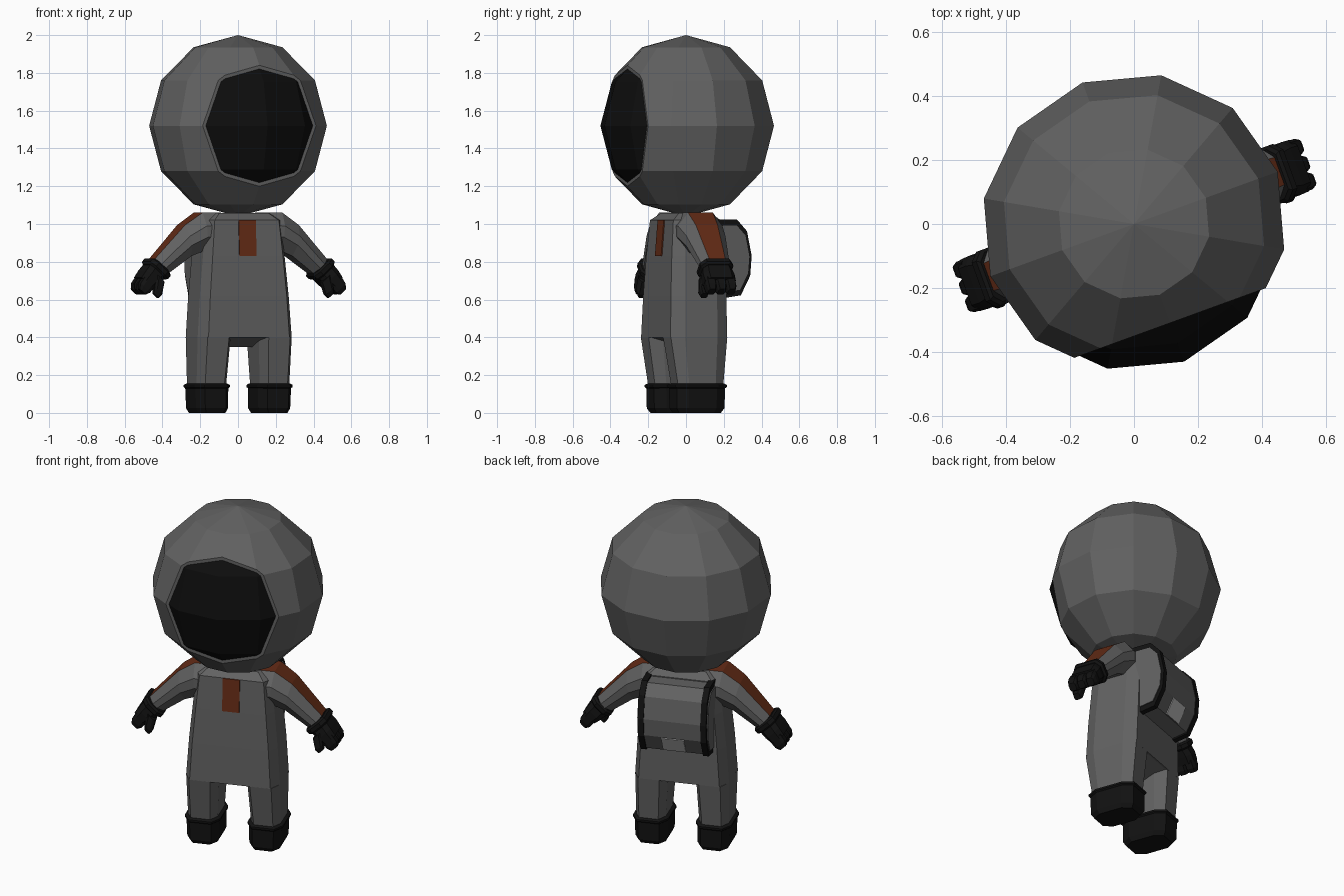
import bpy, bmesh, math
from mathutils import Vector, Matrix

if "Cube" in bpy.data.objects:
    bpy.data.objects.remove(bpy.data.objects["Cube"])

TURN = Matrix.Rotation(math.radians(20), 4, 'Z')   # the figure stands turned


def material(name, r, g, b):
    m = bpy.data.materials.new(name)
    m.use_nodes = True
    m.diffuse_color = (r, g, b, 1)
    m.node_tree.nodes["Principled BSDF"].inputs["Base Color"].default_value = (r, g, b, 1)
    return m


SUIT = material("suit grey", .12, .12, .12)
BLACK = material("glove black", .006, .006, .006)
VISOR = material("visor black", .004, .004, .004)
ORANGE = material("burnt orange", .13, .025, .008)
PALE = material("pale grey", .5, .5, .5)


def finish(bm, name, *mats):
    bmesh.ops.recalc_face_normals(bm, faces=bm.faces)
    bm.transform(TURN)
    me = bpy.data.meshes.new(name)
    bm.to_mesh(me)
    bm.free()
    for m in mats:
        me.materials.append(m)
    ob = bpy.data.objects.new(name, me)
    bpy.context.collection.objects.link(ob)
    return ob


def loft(name, rings, *mats, accent_side=None):
    """Skin a list of equal point rings; one side strip may take the second material."""
    bm = bmesh.new()
    vs = [[bm.verts.new(p) for p in r] for r in rings]
    n = len(vs[0])
    for a, b in zip(vs, vs[1:]):
        for i in range(n):
            j = (i + 1) % n
            f = bm.faces.new((a[i], a[j], b[j], b[i]))
            f.material_index = int(i == accent_side)
    bm.faces.new(vs[0])
    bm.faces.new(vs[-1])
    return finish(bm, name, *mats)


def octagon(center, u, v, cu, cv):
    """Chamfered rectangle: u, v are half-axis vectors, cu, cv the flat fractions."""
    c, u, v = Vector(center), Vector(u), Vector(v)
    spots = [(1, -cv), (1, cv), (cu, 1), (-cu, 1), (-1, cv), (-1, -cv), (-cu, -1), (cu, -1)]
    return [c + u * a + v * b for a, b in spots]


def level(x, z, w, front, back, cu=.86, cv=.58):
    """Horizontal octagon from y = -front to y = back."""
    return octagon((x, (back - front) / 2, z), (w, 0, 0), (0, (front + back) / 2, 0), cu, cv)


def extrude_x(name, profile, x0, x1, mat):
    return loft(name, [[(x, y, z) for y, z in profile] for x in (x0, x1)], mat)


# Helmet: faceted sphere sliced open at the front, with a slightly smaller visor sphere inside
def dome(name, radius, height, keep_front, mat):
    bm = bmesh.new()
    bmesh.ops.create_uvsphere(bm, u_segments=12, v_segments=6, radius=1)
    bm.transform(Matrix.Translation((0, 0, 1.52)) @ Matrix.Diagonal((radius, radius * .985, height, 1)))
    cut = bmesh.ops.bisect_plane(bm, geom=bm.verts[:] + bm.edges[:] + bm.faces[:],
                                 plane_co=(0, -.33, 0), plane_no=(0, -1, 0),
                                 clear_outer=not keep_front, clear_inner=keep_front)
    bmesh.ops.edgeloop_fill(bm, edges=[e for e in cut["geom_cut"] if isinstance(e, bmesh.types.BMEdge)])
    finish(bm, name, mat)


dome("helmet", .479, .48, False, SUIT)
dome("visor", .466, .465, True, VISOR)

# Torso
loft("torso", [
    level(0, .40, .265, .17, .148),
    level(0, .62, .25, .163, .15),
    level(0, .83, .23, .152, .148),
    level(0, 1.02, .21, .137, .13),
    level(0, 1.058, .16, .09, .09),
], SUIT)
extrude_x("crotch", [(-.165, .402), (.143, .402), (0, .35)], -.12, .12, SUIT)

# Chest stripe
loft("chest_stripe", [
    [(x, y - d, z) for x, y in ((-.048, -.004), (.048, -.004), (.048, .004), (-.048, .004))]
    for z, d in ((.83, .154), (1.02, .139))], ORANGE)

for s, side in ((1, "left"), (-1, "right")):
    # Legs and boots
    loft(side + "_leg", [
        level(s * .178, .14, .083, .128, .125, .65),
        level(s * .172, .402, .093, .17, .148, .65),
    ], SUIT)
    loft(side + "_boot", [
        level(s * .175, 0, .078, .12, .115, .6),
        level(s * .175, .025, .09, .136, .132, .65),
        level(s * .177, .145, .093, .138, .134, .65),
    ], BLACK)
    loft(side + "_boot_cuff", [
        level(s * .177, z, w, w + .046, w + .042, .65)
        for z, w in ((.13, .092), (.137, .1), (.148, .1), (.155, .088))], BLACK)

    # Arms: each section runs from an under point to a top point, with a stripe along the top
    sections = []
    for tx, tz, bx, bz, depth, flat in ((.12, 1.06, .12, .87, .125, .56),
                                        (.225, 1.06, .21, .86, .125, .56),
                                        (.32, .995, .285, .83, .11, .56),
                                        (.485, .815, .42, .73, .078, .58)):
        sections.append(octagon((s * (tx + bx) / 2, 0, (tz + bz) / 2), (0, depth, 0),
                                (s * (tx - bx) / 2, 0, (tz - bz) / 2), flat, .3))
    loft(side + "_arm", sections, SUIT, ORANGE, accent_side=2)

    # Gloves: rings set along the forearm direction
    along = Vector((s * .68, 0, -.73))
    across = Vector((s * .73, 0, .68))
    wrist = Vector((s * .455, -.005, .77))

    def slice_at(t, width, thick, y=0, drop=0, cu=.7):
        c = wrist + along * t + Vector((0, y, 0)) - across * drop
        return octagon(c, (0, width, 0), across * thick, cu, .5)

    loft(side + "_glove_cuff", [slice_at(-.01, .082, .06), slice_at(0, .092, .068),
                                slice_at(.022, .092, .068), slice_at(.032, .08, .058)], BLACK)
    loft(side + "_palm", [slice_at(.02, .078, .055), slice_at(.07, .088, .052),
                          slice_at(.115, .086, .045)], BLACK)
    for i, y in enumerate((-.056, 0, .056)):
        loft(f"{side}_finger_{i + 1}", [slice_at(.1, .029, .038, y), slice_at(.145, .028, .036, y, .004),
                                        slice_at(.17, .02, .022, y, .008)], BLACK)
    loft(side + "_thumb", [slice_at(.05, .03, .03, -.06, .03), slice_at(.11, .028, .028, -.07, .065),
                           slice_at(.135, .018, .018, -.07, .075)], BLACK)

# Backpack: side profile extruded, with dark piping and plain side panels
profile = [(.1, 1.015), (.215, 1.015), (.27, .955), (.295, .83), (.287, .73), (.237, .632), (.1, .61)]
MID_Y, MID_Z = .2, .815


def grown(k):
    return [(MID_Y + (y - MID_Y) * k, MID_Z + (z - MID_Z) * k) for y, z in profile]


extrude_x("backpack", profile, -.18, .18, SUIT)
for s, side in ((1, "left"), (-1, "right")):
    extrude_x(side + "_pack_piping", grown(1.05), s * .16, s * .193, BLACK)
    extrude_x(side + "_pack_panel", grown(.89), s * .185, s * .199, SUIT)

# Pale patch lying on the lower slope of the pack
low, high = Vector((0, .239, .636)), Vector((0, .285, .726))
out = Vector((0, .89, -.455)) * .005
loft("pack_patch", [[Vector((x, 0, 0)) + p for p in (low - out, low + out, high + out, high - out)]
                    for x in (-.064, .064)], PALE)
